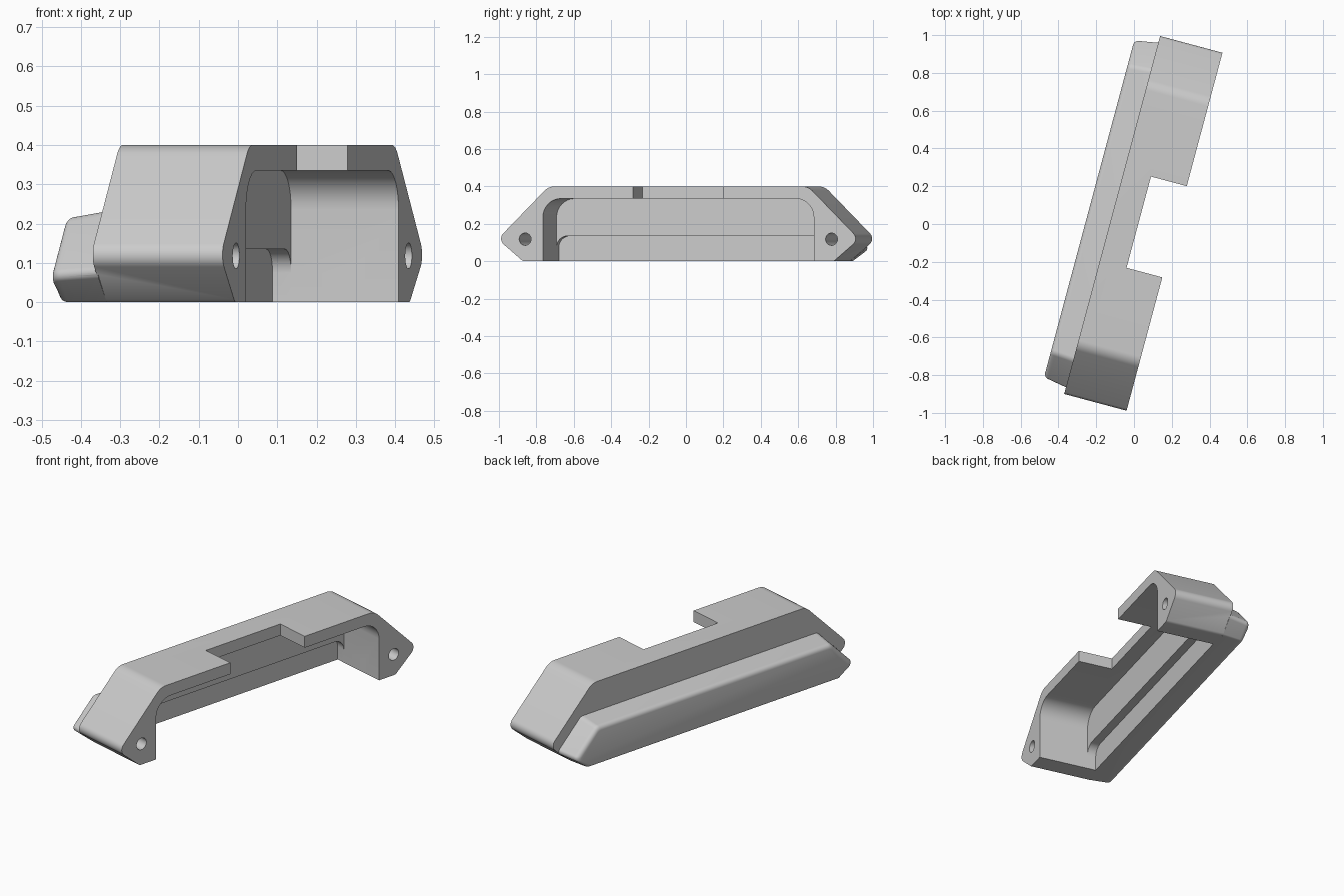
import bpy, bmesh, math
from mathutils import Vector

cube = bpy.data.objects.get("Cube")
if cube:
    bpy.data.objects.remove(cube, do_unlink=True)

grey = bpy.data.materials.new("light grey")
grey.use_nodes = True
colour = (0.6, 0.6, 0.6, 1)
grey.diffuse_color = colour
grey.node_tree.nodes["Principled BSDF"].inputs["Base Color"].default_value = colour


def symmetric(half, steps=8):
    """Mirror a (y, z, fillet radius) half outline and round its corners."""
    pts = half + [(-y, z, r) for y, z, r in reversed(half)]
    out = []
    for i, (y, z, r) in enumerate(pts):
        p = Vector((y, z))
        a = (Vector(pts[i - 1][:2]) - p).normalized()
        b = (Vector(pts[(i + 1) % len(pts)][:2]) - p).normalized()
        if r == 0:
            out.append(p)
            continue
        angle = a.angle(b)
        centre = p + (a + b).normalized() * r / math.sin(angle / 2)
        start = p + a * r / math.tan(angle / 2) - centre
        end = p + b * r / math.tan(angle / 2) - centre
        sweep = start.angle(end)
        for k in range(steps + 1):
            t = k / steps
            out.append(centre + (start * math.sin((1 - t) * sweep)
                                 + end * math.sin(t * sweep)) / math.sin(sweep))
    return out


def loft(name, rings):
    """Skin a list of (x, outline) sections into a closed solid."""
    bm = bmesh.new()
    loops = [[bm.verts.new((x, p.x, p.y)) for p in outline] for x, outline in rings]
    n = len(loops[0])
    for a, b in zip(loops, loops[1:]):
        for i in range(n):
            bm.faces.new((a[i], a[(i + 1) % n], b[(i + 1) % n], b[i]))
    bm.faces.new(loops[0])
    bm.faces.new(loops[-1])
    bmesh.ops.recalc_face_normals(bm, faces=bm.faces)
    mesh = bpy.data.meshes.new(name)
    bm.to_mesh(mesh)
    bm.free()
    mesh.materials.append(grey)
    obj = bpy.data.objects.new(name, mesh)
    bpy.context.collection.objects.link(obj)
    return obj


def prism(name, x0, x1, half):
    outline = symmetric(half)
    return loft(name, [(x0, outline), (x1, outline)])


def combine(target, tool, operation):
    mod = target.modifiers.new(tool.name, 'BOOLEAN')
    mod.operation, mod.solver, mod.object = operation, 'EXACT', tool
    bpy.context.view_layer.objects.active = target
    bpy.ops.object.modifier_apply(modifier=mod.name)
    bpy.data.objects.remove(tool, do_unlink=True)


# Main bracket with angled, rounded ends
body = prism("bracket_body", -0.124, 0.218,
             [(0.86, 0, 0.03), (1.0, 0.118, 0.04), (0.718, 0.4, 0.08)])


# Tapered rib along the back, with a rounded outer rim
def rib_outline(inset, low):
    return symmetric([(0.86 - 0.8 * inset, low, 0.02),
                      (0.955 - inset, 0.075 - 0.4 * inset, 0.02),
                      (0.795 - 0.4 * inset, 0.235 - inset, 0.04)])


rings = [(-0.12, rib_outline(0, 0))]
for k in range(7):
    a = math.radians(15 * k)
    rise = 1 - math.cos(a)
    rings.append((-0.225 - 0.025 * math.sin(a),
                  rib_outline(0.018 + 0.025 * rise, 0.018 * rise)))
combine(body, loft("back_rib", rings), 'UNION')

# Main cavity, deeper lower groove and the notch in the top plate
combine(body, prism("cavity", -0.065, 0.3,
                    [(0.75, -0.1, 0), (0.75, 0.335, 0.1)]), 'DIFFERENCE')
combine(body, prism("groove", -0.114, 0.1,
                    [(0.75, -0.1, 0), (0.75, 0.135, 0.06)]), 'DIFFERENCE')
combine(body, prism("notch", 0.022, 0.3,
                    [(0.25, 0.2, 0), (0.25, 0.5, 0)]), 'DIFFERENCE')

# Screw hole in each foot
for side in (-1, 1):
    circle = [Vector((side * 0.848 + 0.033 * math.cos(k * math.tau / 32),
                      0.118 + 0.033 * math.sin(k * math.tau / 32))) for k in range(32)]
    combine(body, loft("screw_hole", [(-0.05, circle), (0.3, circle)]), 'DIFFERENCE')

# Smooth shading and final placement
bpy.ops.object.select_all(action='DESELECT')
body.select_set(True)
bpy.context.view_layer.objects.active = body
bpy.ops.object.shade_smooth_by_angle(angle=math.radians(30))
body.rotation_euler.z = math.radians(-15)
body.location = (0.004, 0.0155, 0)
